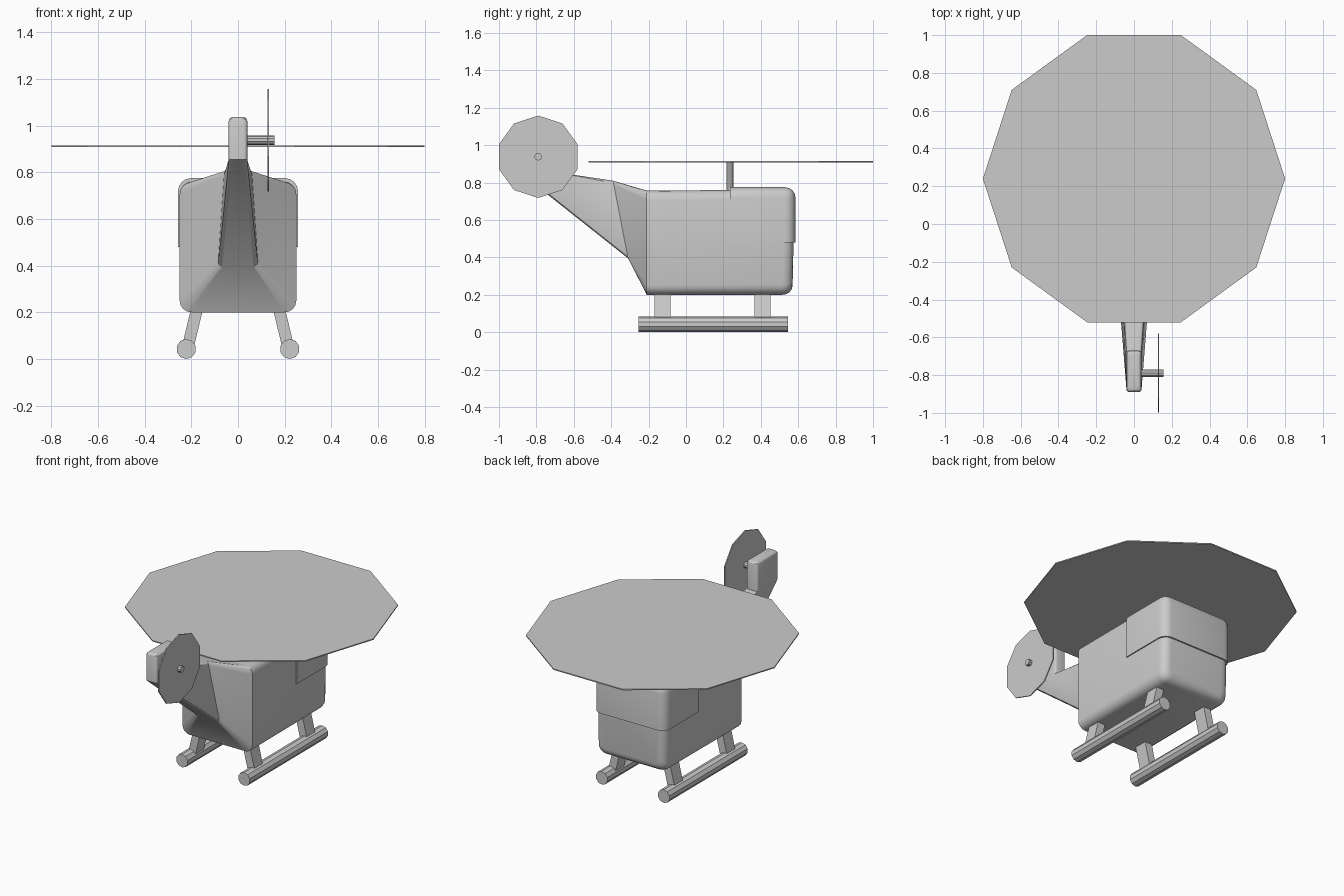
import bpy, bmesh, math
from mathutils import Vector, Matrix

cube = bpy.data.objects.get("Cube")
if cube:
    bpy.data.objects.remove(cube, do_unlink=True)

grey = bpy.data.materials.new("plain_grey")
grey.use_nodes = True
colour = (0.6, 0.6, 0.6, 1)
grey.diffuse_color = colour
grey.node_tree.nodes["Principled BSDF"].inputs["Base Color"].default_value = colour


def finish(name, bm, smooth=None):
    bmesh.ops.recalc_face_normals(bm, faces=bm.faces)
    mesh = bpy.data.meshes.new(name)
    bm.to_mesh(mesh)
    bm.free()
    mesh.materials.append(grey)
    ob = bpy.data.objects.new(name, mesh)
    bpy.context.collection.objects.link(ob)
    if smooth:
        bpy.ops.object.select_all(action='DESELECT')
        ob.select_set(True)
        bpy.context.view_layer.objects.active = ob
        bpy.ops.object.shade_smooth_by_angle(angle=math.radians(smooth))
    return ob


def ring(bottom, top, wide_low, wide_high, radius, steps=4):
    """Rounded section between two (y, z) points, with half widths at each."""
    a, b = Vector((0, *bottom)), Vector((0, *top))
    up = (b - a).normalized()
    height = (b - a).length
    points = []
    for quarter in range(4):
        sx = 1 if quarter in (0, 3) else -1
        high = quarter < 2
        wide = wide_high if high else wide_low
        for i in range(steps + 1):
            t = math.pi / 2 * (quarter + i / steps)
            x = sx * (wide - radius) + radius * math.cos(t)
            h = (height - radius if high else radius) + radius * math.sin(t)
            points.append(a + up * h + Vector((x, 0, 0)))
    return points


def loft(name, rings, smooth=35):
    bm = bmesh.new()
    rows = [[bm.verts.new(p) for p in r] for r in rings]
    for r, s in zip(rows, rows[1:]):
        for i in range(len(r)):
            j = (i + 1) % len(r)
            bm.faces.new((r[i], r[j], s[j], s[i]))
    bm.faces.new(rows[0])
    bm.faces.new(rows[-1])
    return finish(name, bm, smooth)


def cylinder(name, centre, radius, depth, sides, axis='Z', spin=0):
    bm = bmesh.new()
    bmesh.ops.create_cone(bm, cap_ends=True, segments=sides, radius1=radius,
                          radius2=radius, depth=depth)
    # Put the first corner on a known side before turning to the axis
    first = max(bm.verts, key=lambda v: v.co.x).co
    turn = Matrix.Rotation(spin - math.atan2(first.y, first.x), 4, 'Z')
    if axis == 'X':
        turn = Matrix.Rotation(math.pi / 2, 4, 'Y') @ turn
    elif axis == 'Y':
        turn = Matrix.Rotation(math.pi / 2, 4, 'X') @ turn
    bm.transform(Matrix.Translation(centre) @ turn)
    return finish(name, bm)


# Cabin: square at the tail end, rounded at the nose
cabin = [ring((-0.21, 0.2), (-0.21, 0.757), 0.25, 0.25, 0.05)]
for i in range(5):
    t = math.pi / 2 * i / 4
    inset = 0.05 * (1 - math.cos(t))
    cabin.append(ring((0.515 + 0.055 * math.sin(t), 0.2 + inset),
                      (0.525 + 0.055 * math.sin(t), 0.762 - inset),
                      0.25 - inset, 0.25 - inset, 0.055 - inset * 0.5))
loft("cabin", cabin)

# Tail: narrows from the cabin and turns up into the fin
tail = [ring((-0.21, 0.2), (-0.21, 0.757), 0.25, 0.25, 0.05),
        ring((-0.31, 0.395), (-0.39, 0.81), 0.085, 0.06, 0.02),
        ring((-0.89, 0.855), (-0.67, 0.852), 0.04, 0.04, 0.015)]
for i in range(4):
    t = math.pi / 2 * i / 3
    inset = 0.02 * (1 - math.cos(t))
    z = 1.018 + 0.02 * math.sin(t)
    tail.append(ring((-0.89 + inset, z), (-0.67 - inset, z),
                     0.04 - inset, 0.04 - inset, 0.015))
loft("tail_boom_and_fin", tail, 25)

# Windscreen: thin raised shell around the upper nose
bm = bmesh.new()
bmesh.ops.create_cube(bm, size=1)
bm.transform(Matrix.Translation((0, 0.41, 0.6275)) @ Matrix.Diagonal((0.514, 0.35, 0.295, 1)))
edges = [e for e in bm.edges
         if all(v.co.z > 0.7 for v in e.verts) and any(v.co.y > 0.5 for v in e.verts)
         or all(v.co.y > 0.5 for v in e.verts)
         and e.verts[0].co.x * e.verts[1].co.x > 0]
bmesh.ops.bevel(bm, geom=edges, offset=0.055, segments=4, profile=0.5, affect='EDGES')
finish("windscreen", bm, 35)

# Rotors
cylinder("main_rotor", (0, 0.24, 0.912), 0.8, 0.007, 10)
cylinder("main_mast", (0, 0.235, 0.81), 0.02, 0.21, 10)
cylinder("tail_rotor", (0.13, -0.79, 0.938), 0.22, 0.007, 10, 'X')
cylinder("tail_rotor_hub", (0.088, -0.79, 0.938), 0.02, 0.135, 10, 'X')

# Landing gear
for side, label in ((1, "left"), (-1, "right")):
    cylinder(label + "_skid", (side * 0.222, 0.145, 0.0425), 0.0425, 0.8, 10, 'Y', math.pi / 10)
    for y, place in ((-0.125, "front"), (0.41, "rear")):
        bm = bmesh.new()
        bmesh.ops.create_cube(bm, size=1)
        for v in bm.verts:
            high = v.co.z > 0
            v.co = (side * (0.172 if high else 0.213) + v.co.x * 0.052,
                    y + v.co.y * 0.086, 0.23 if high else 0.06)
        finish(f"{label}_{place}_strut", bm)
